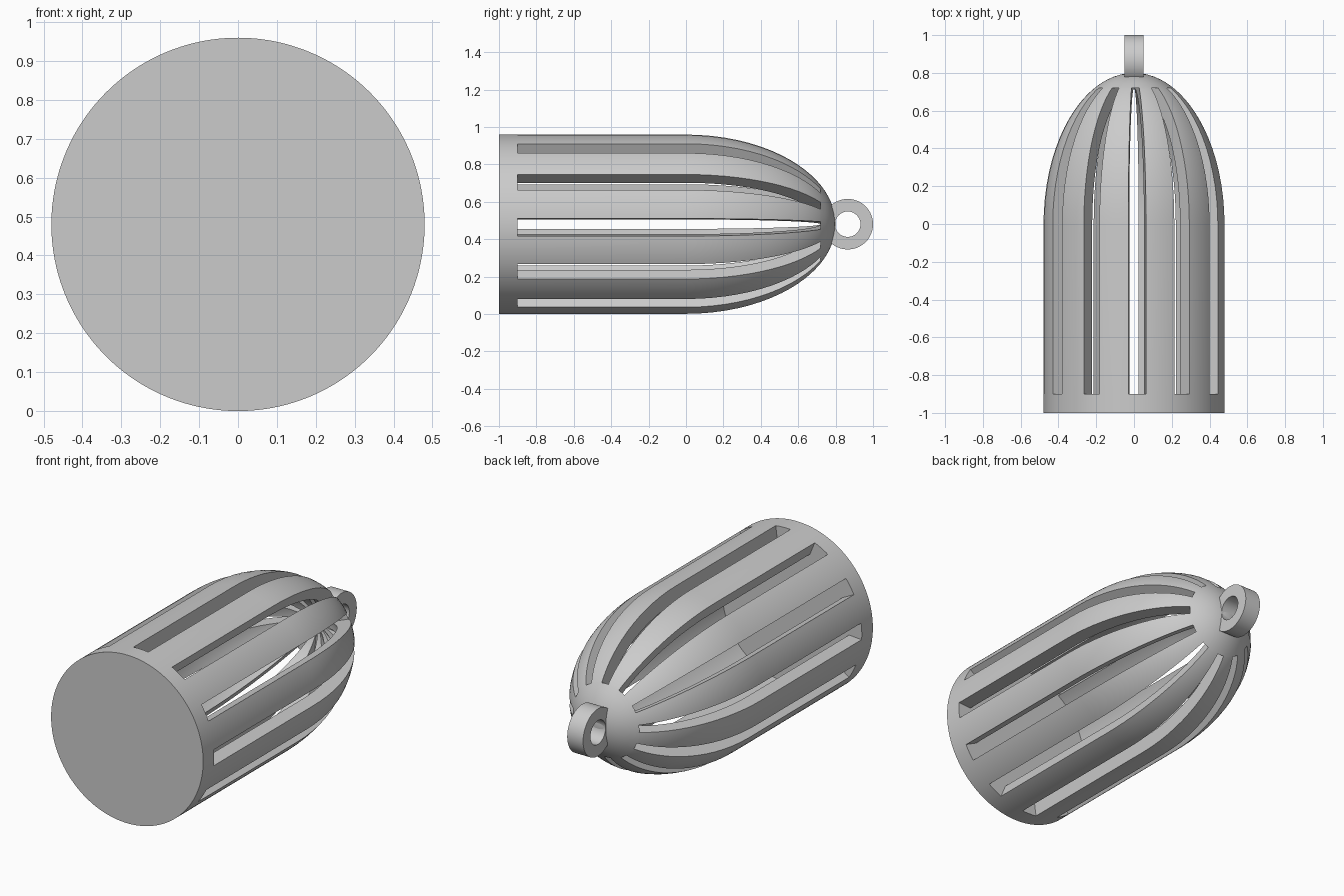
import bpy, bmesh, math

if "Cube" in bpy.data.objects:
    bpy.data.objects.remove(bpy.data.objects["Cube"])

R_OUT, R_IN = 0.48, 0.40        # outer and inner wall radius
L_OUT, L_IN = 0.80, 0.72        # dome lengths
BASE, FLOOR = -1.0, -0.9        # front face and inner floor
SLOTS = 12

grey = bpy.data.materials.new("grey")
grey.diffuse_color = (0.6, 0.6, 0.6, 1)
grey.use_nodes = True
grey.node_tree.nodes["Principled BSDF"].inputs["Base Color"].default_value = grey.diffuse_color


def finish(bm, name):
    bmesh.ops.remove_doubles(bm, verts=bm.verts[:], dist=1e-5)
    bmesh.ops.recalc_face_normals(bm, faces=bm.faces[:])
    me = bpy.data.meshes.new(name)
    bm.to_mesh(me)
    bm.free()
    me.materials.append(grey)
    ob = bpy.data.objects.new(name, me)
    bpy.context.collection.objects.link(ob)
    bpy.ops.object.select_all(action='DESELECT')
    ob.select_set(True)
    bpy.context.view_layer.objects.active = ob
    bpy.ops.object.shade_smooth_by_angle(angle=math.radians(30))
    return ob


def radius(r, length, y):
    return r if y <= 0 else r * math.sqrt(max(0.0, 1 - (y / length) ** 2))


# Angular columns: each sector is a slot followed by a rib
angles, is_slot = [], []
for s in range(SLOTS):
    start = s * 30 - 3.6
    for k in range(6):
        angles.append(math.radians(start + 11.2 * k / 6))
        is_slot.append(True)
    for k in range(8):
        angles.append(math.radians(start + 11.2 + 18.8 * k / 8))
        is_slot.append(False)
N = len(angles)

bm = bmesh.new()


def ring(r, y):
    return [bm.verts.new((r * math.sin(a), y, R_OUT + r * math.cos(a))) for a in angles]


def band(a, b, keep=lambda j: True):
    for j in range(N):
        if keep(j):
            k = (j + 1) % N
            bm.faces.new((a[j], a[k], b[k], b[j]))


# Slotted shell: matching outer and inner rows from the floor to the inner apex
rows = [FLOOR] + [L_IN * math.sin(math.pi / 2 * i / 16) for i in range(17)]
outer = [ring(radius(R_OUT, L_OUT, y), y) for y in rows]
inner = [ring(radius(R_IN, L_IN, y), y) for y in rows]
rib = lambda j: not is_slot[j]
for i in range(len(rows) - 1):
    band(outer[i], outer[i + 1], rib)
    band(inner[i], inner[i + 1], rib)
    for j in range(N):
        if is_slot[j] != is_slot[j - 1]:      # slot side walls
            bm.faces.new((outer[i][j], outer[i + 1][j], inner[i + 1][j], inner[i][j]))

# Slot ends and inner floor
for i in (0, -1):
    band(outer[i], inner[i], lambda j: is_slot[j])
bm.faces.new(inner[0])

# Solid base
base = ring(R_OUT, BASE)
band(base, outer[0])
bm.faces.new(base)

# Dome cap
t0 = math.asin(L_IN / L_OUT)
last = outer[-1]
for i in range(1, 7):
    t = t0 + (math.pi / 2 - t0) * i / 6
    nxt = ring(R_OUT * math.cos(t), L_OUT * math.sin(t))
    band(last, nxt)
    last = nxt
finish(bm, "slotted_cage")

# Hanging loop at the tip, turned about the x axis
bm = bmesh.new()
cy = 0.865
loop = [bm.verts.new((x, cy + r, R_OUT))
        for x, r in ((-0.05, 0.068), (0.05, 0.068), (0.05, 0.135), (-0.05, 0.135))]
edges = [bm.edges.new((loop[i], loop[(i + 1) % 4])) for i in range(4)]
bmesh.ops.spin(bm, geom=loop + edges, cent=(0, cy, R_OUT), axis=(1, 0, 0),
               angle=2 * math.pi, steps=64, use_merge=False)
finish(bm, "hanging_loop")
